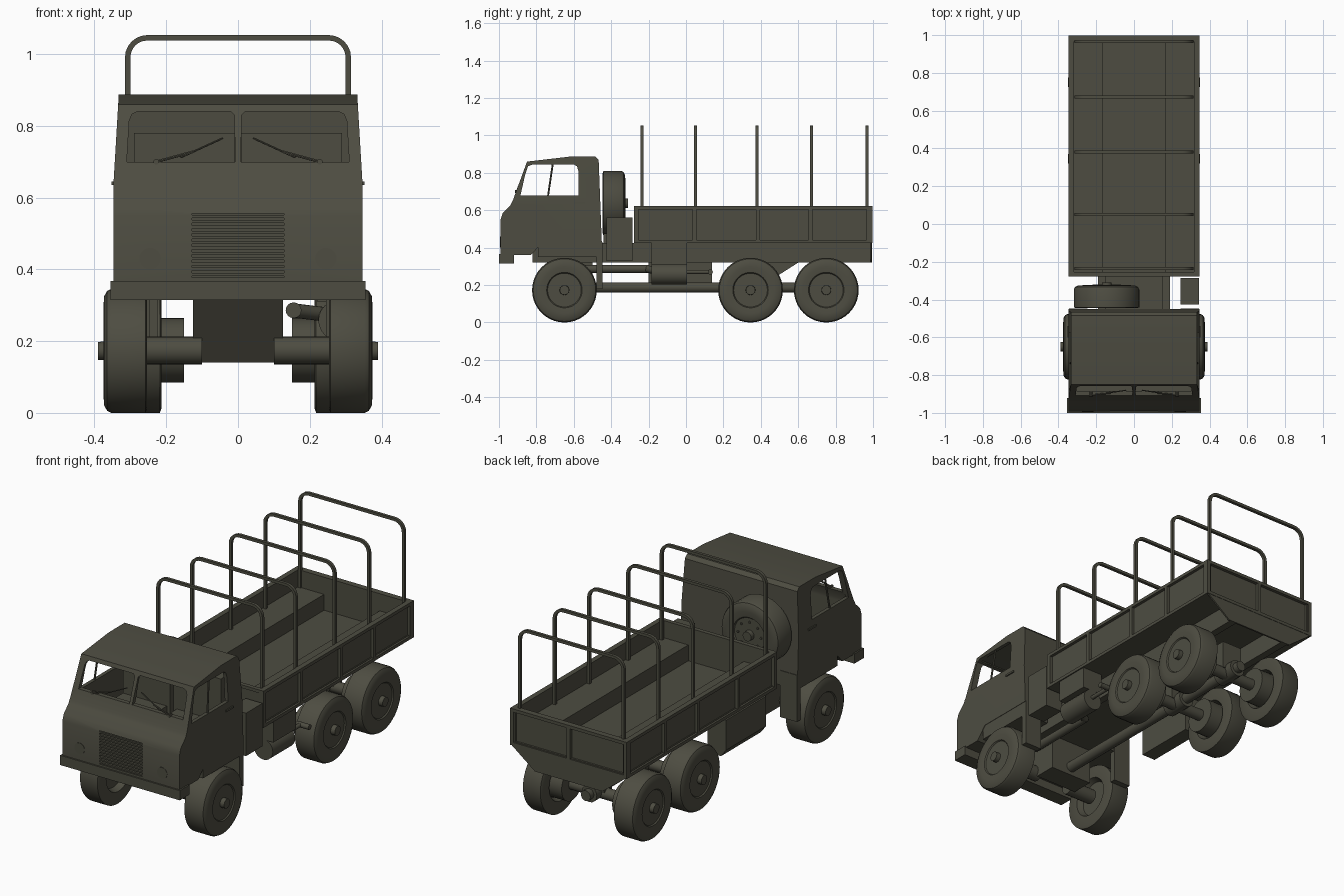
import bpy, bmesh, math
from mathutils import Matrix, Vector

if "Cube" in bpy.data.objects:
    bpy.data.objects.remove(bpy.data.objects["Cube"], do_unlink=True)

olive = bpy.data.materials.new("olive_drab")
olive.use_nodes = True
OLIVE = (0.075, 0.073, 0.053, 1)
olive.diffuse_color = OLIVE
for node in olive.node_tree.nodes:
    if node.type == "BSDF_PRINCIPLED":
        node.inputs["Base Color"].default_value = OLIVE
        node.inputs["Roughness"].default_value = 0.8


def activate(ob):
    for other in bpy.context.selected_objects:
        other.select_set(False)
    ob.select_set(True)
    bpy.context.view_layer.objects.active = ob


def finish(name, bm, mirror=False):
    bmesh.ops.recalc_face_normals(bm, faces=bm.faces[:])
    me = bpy.data.meshes.new(name)
    bm.to_mesh(me)
    bm.free()
    me.materials.append(olive)
    ob = bpy.data.objects.new(name, me)
    bpy.context.collection.objects.link(ob)
    activate(ob)
    bpy.ops.object.shade_smooth_by_angle(angle=math.radians(35))
    if mirror:
        ob.modifiers.new("mirror", "MIRROR").use_mirror_merge = False
    return ob


def prism_bm(pts, axis, a, b):
    """Extrude a 2D outline along x (outline in y, z) or along y (outline in x, z)."""
    bm = bmesh.new()
    place = (lambda p, t: (t, p[0], p[1])) if axis == "x" else (lambda p, t: (p[0], t, p[1]))
    face = bm.faces.new([bm.verts.new(place(p, a)) for p in pts])
    new = bmesh.ops.extrude_face_region(bm, geom=[face])["geom"]
    shift = Vector(place((0, 0), b - a))
    bmesh.ops.translate(bm, vec=shift, verts=[v for v in new if isinstance(v, bmesh.types.BMVert)])
    return bm


def prism(name, pts, axis, a, b, mirror=False):
    return finish(name, prism_bm(pts, axis, a, b), mirror)


def box(name, x, y, z, mirror=False):
    pts = [(x[0], z[0]), (x[1], z[0]), (x[1], z[1]), (x[0], z[1])]
    return prism(name, pts, "y", y[0], y[1], mirror)


def lathe(name, profile, matrix, mirror=False, steps=36):
    """Spin (offset, radius) points around the x axis, then place them."""
    bm = bmesh.new()
    vs = [bm.verts.new((a, 0, r)) for a, r in profile]
    es = [bm.edges.new(p) for p in zip(vs, vs[1:])]
    bmesh.ops.spin(bm, geom=vs + es, cent=(0, 0, 0), axis=(1, 0, 0),
                   angle=math.tau, steps=steps, use_duplicate=False)
    bmesh.ops.remove_doubles(bm, verts=bm.verts[:], dist=1e-4)
    bm.transform(matrix)
    return finish(name, bm, mirror)


def rod(name, start, end, r, mirror=False, steps=16):
    start, end = Vector(start), Vector(end)
    d = end - start
    turn = Vector((1, 0, 0)).rotation_difference(d).to_matrix().to_4x4()
    return lathe(name, [(0, 0), (0, r), (d.length, r), (d.length, 0)],
                 Matrix.Translation(start) @ turn, mirror, steps)


def cut(ob, cutter):
    mod = ob.modifiers.new("cut", "BOOLEAN")
    mod.operation, mod.solver, mod.object = "DIFFERENCE", "EXACT", cutter
    activate(ob)
    bpy.ops.object.modifier_apply(modifier="cut")
    bpy.data.objects.remove(cutter, do_unlink=True)


def cab_solid(name, pts, half):
    """Side profile whose upper part leans inward."""
    bm = prism_bm(pts, "x", -half, half)
    bmesh.ops.bisect_plane(bm, geom=bm.verts[:] + bm.edges[:] + bm.faces[:],
                           plane_co=(0, 0, 0.64), plane_no=(0, 0, 1))
    for v in bm.verts:
        v.co.x *= 1 - max(0, v.co.z - 0.64) * 0.17
    return finish(name, bm)


# Cab shell with open windows
cab = cab_solid("cab", [(-.992, .36), (-.992, .55), (-.98, .585), (-.94, .625), (-.925, .655), (-.85, .86),
                        (-.62, .887), (-.485, .887), (-.467, .868), (-.45, .425), (-.77, .425),
                        (-.83, .36)], .347)
cut(cab, cab_solid("cab_hollow", [(-.9, .45), (-.9, .655), (-.832, .845), (-.62, .867),
                                  (-.49, .867), (-.475, .45)], .327))
cut(cab, prism("side_window_cut", [(-.885, .68), (-.86, .79), (-.845, .835), (-.82, .845), (-.6, .845),
                                   (-.583, .835), (-.575, .81), (-.575, .68)], "x", -.5, .5))
for s in (-1, 1):
    pane = [(.008, .7), (.31, .7), (.303, .815), (.295, .833), (.28, .84), (.02, .84), (.01, .83)]
    cut(cab, prism("windscreen_cut", [(s * x, z) for x, z in pane], "y", -1.1, -.75))
cut(cab, box("grille_recess_cut", (-.128, .128), (-1.1, -.98), (.378, .556)))
activate(cab)
bpy.ops.object.shade_smooth_by_angle(angle=math.radians(30))

# Cab details
for i in range(12):
    z = .382 + i * .0147
    box("grille_slat", (-.128, .128), (-.992, -.975), (z, z + .008))
rod("quarter_window_bar", (.335, -.738, .675), (.325, -.712, .85), .005, True, 8)
box("door_handle", (.345, .353), (-.6, -.54), (.635, .645), True)
box("bumper", (-.355, .355), (-1, -.92), (.315, .367))
box("fender", (.2, .345), (-.79, -.45), (.35, .43), True)
box("rear_mudguard", (.245, .345), (-.478, -.447), (.18, .43), True)
box("seat_back", (.01, .29), (-.56, -.475), (.44, .78), True)
box("seat_cushion", (.03, .29), (-.74, -.55), (.44, .55), True)
rod("headlight", (.245, -.985, .43), (.245, -.994, .43), .03, True, 24)
rod("wiper_arm", (.228, -.905, .70), (.125, -.895, .728), .004, True, 6)
rod("wiper_blade", (.16, -.898, .712), (.042, -.88, .766), .003, True, 6)
rod("wiper_pivot", (.228, -.89, .70), (.228, -.914, .70), .008, True, 10)
prism("engine_undershield", [(-.75, .33), (-.62, .14), (-.5, .14), (-.5, .33)], "x", -.125, .125)

# Chassis, axles and drive line
box("chassis_deck", (-.15, .15), (-.82, .6), (.33, .4))
box("chassis_rail", (.15, .19), (-.82, .988), (.32, .425), True)
prism("axle_carrier", [(.4, .33), (.4, .25), (.49, .25), (.6, .32), (.6, .33)], "x", -.06, .06)
rod("backbone_tube", (0, -.55, .187), (0, .85, .187), .028)
rod("front_axle", (.1, -.65, .174), (.26, -.65, .174), .039, True, 20)
for y in (.345, .75):
    rod("rear_axle", (0, y, .175), (.22, y, .175), .03, True, 20)
    rod("differential", (0, y - .06, .187), (0, y + .07, .187), .045)
    rod("brake_drum", (.15, y, .175), (.24, y, .175), .09, True, 28)
    box("axle_hanger", (-.06, .06), (y - .03, y + .03), (.19, .34))

# Wheels, the rear pairs on a narrower track
WHEEL = [(.285, 0), (.285, .092), (.253, .105), (.253, .16), (.258, .173),
         (.353, .173), (.365, .167), (.373, .152), (.375, .125), (.372, .095), (.366, .09),
         (.366, .026), (.39, .025), (.39, 0)]

lathe("front_wheel", WHEEL, Matrix.Translation((0, -.65, .173)), True, 40)
for y in (.345, .75):
    lathe("rear_wheel", WHEEL, Matrix.Translation((-.04, y, .173)), True, 40)
lathe("spare_wheel", WHEEL, Matrix.Translation((-.145, -.699, .637)) @ Matrix.Rotation(math.pi / 2, 4, "Z"),
      False, 40)
for i in range(8):
    a = i * math.tau / 8
    x, z = -.145 + .068 * math.cos(a), .637 + .068 * math.sin(a)
    rod("spare_wheel_bolt", (x, -.338, z), (x, -.327, z), .006, False, 8)
box("spare_carrier", (-.22, -.07), (-.44, -.32), (.4, .475))

# Cargo bed with framed sides
BED = (-.275, .99)
box("bed_floor", (-.335, .335), BED, (.425, .445))
box("bed_side", (.318, .33), BED, (.43, .615), True)
for z in (.425, .605):
    box("side_rail", (.318, .346), BED, (z, z + .017), True)
for y in (-.275, .035, .375, .655, .97):
    box("side_post", (.325, .346), (y, y + .02), (.43, .62), True)
for name, y0, y1, out in (("headboard", -.27, -.255, -.278), ("tailgate", .965, .98, .997)):
    box(name, (-.335, .335), (y0, y1), (.43, .615))
    ys = (min(y0, out), max(y1, out))
    for z in (.425, .605):
        box(name + "_rail", (-.346, .346), ys, (z, z + .017))
    for x in (0, .336):
        box(name + "_post", (x - .01, x + .01), ys, (.43, .62), True)
box("bench", (.165, .322), (-.255, .97), (.44, .53), True)
prism("rear_apron", [(-.345, .43), (.345, .43), (.2, .32), (-.2, .32)], "y", .986, .995)


# Canopy hoops of flat bar with rounded corners
def arch(half, top, r):
    right = [(half, .44)]
    for i in range(7):
        a = i * math.pi / 12
        right.append((half - r + r * math.cos(a), top - r + r * math.sin(a)))
    return right + [(-x, z) for x, z in reversed(right)]


for y in (-.235, .05, .38, .672, .967):
    outline = arch(.315, 1.053, .062) + arch(.3, 1.038, .047)[::-1]
    prism("canopy_hoop", outline, "y", y - .008, y + .008)

# Side equipment: locker, silencer, exhaust and fuel tank
box("locker", (.245, .345), (-.425, -.285), (.33, .56))
box("battery_box", (.22, .34), (-.185, .005), (.31, .425))
rod("silencer", (.28, -.185, .258), (.28, .005, .258), .056, False, 24)
rod("exhaust_tail", (.28, 0, .27), (.28, .14, .27), .011, False, 12)
rod("exhaust_tip", (.26, .13, .27), (.335, .13, .27), .014, False, 12)
rod("exhaust_pipe", (.155, -.6, .286), (.155, -.2, .286), .022)
rod("exhaust_link", (.15, -.21, .286), (.28, -.12, .27), .02)
prism("fuel_tank", [(-.335, .41), (-.335, .25), (-.305, .21), (-.225, .21), (-.225, .41)], "y", -.2, .14)
